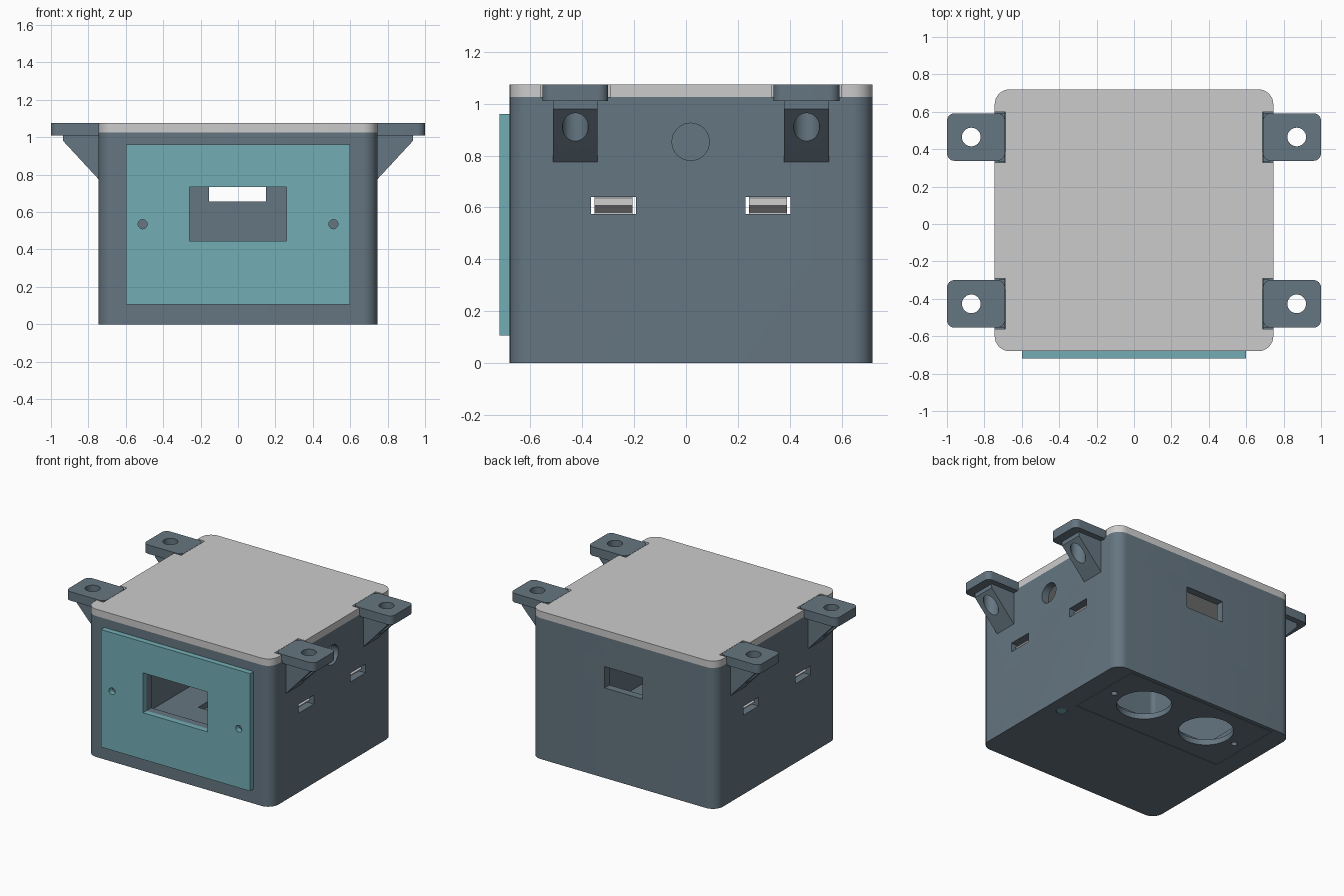
import bpy, bmesh, math
from mathutils import Vector

if "Cube" in bpy.data.objects:
    bpy.data.objects.remove(bpy.data.objects["Cube"])


def material(name, rgb):
    m = bpy.data.materials.new(name)
    m.diffuse_color = (*rgb, 1)
    m.use_nodes = True
    m.node_tree.nodes["Principled BSDF"].inputs["Base Color"].default_value = m.diffuse_color
    return m


SLATE = material("slate", (0.13, 0.18, 0.22))
TEAL = material("teal", (0.17, 0.42, 0.46))
PALE = material("pale_grey", (0.62, 0.65, 0.65))


def rect(a0, a1, b0, b1, r=0, n=8):
    """Rectangle outline with optional rounded corners."""
    if r == 0:
        return [(a0, b0), (a1, b0), (a1, b1), (a0, b1)]
    pts = []
    corners = [(a1 - r, b1 - r), (a0 + r, b1 - r), (a0 + r, b0 + r), (a1 - r, b0 + r)]
    for k, (ca, cb) in enumerate(corners):
        for i in range(n + 1):
            t = math.pi / 2 * (k + i / n)
            pts.append((ca + r * math.cos(t), cb + r * math.sin(t)))
    return pts


def circle(a, b, r, n=32):
    return [(a + r * math.cos(2 * math.pi * i / n), b + r * math.sin(2 * math.pi * i / n)) for i in range(n)]


def prism(name, pts, lo, hi, axis="z", mat=None):
    """Extrude a 2D outline along an axis (x: yz, y: xz, z: xy)."""
    place = {"x": lambda a, b, c: (c, a, b),
             "y": lambda a, b, c: (a, c, b),
             "z": lambda a, b, c: (a, b, c)}[axis]
    bm = bmesh.new()
    face = bm.faces.new([bm.verts.new(place(a, b, lo)) for a, b in pts])
    ext = bmesh.ops.extrude_face_region(bm, geom=[face])
    moved = [g for g in ext["geom"] if isinstance(g, bmesh.types.BMVert)]
    bmesh.ops.translate(bm, verts=moved, vec=Vector(place(0, 0, hi - lo)))
    bmesh.ops.recalc_face_normals(bm, faces=bm.faces)
    mesh = bpy.data.meshes.new(name)
    bm.to_mesh(mesh)
    bm.free()
    ob = bpy.data.objects.new(name, mesh)
    bpy.context.collection.objects.link(ob)
    if mat:
        mesh.materials.append(mat)
    return ob


def combine(ob, other, op="DIFFERENCE"):
    """Apply a boolean and remove the second object."""
    mod = ob.modifiers.new("bool", "BOOLEAN")
    mod.operation, mod.solver, mod.object = op, "EXACT", other
    bpy.context.view_layer.objects.active = ob
    bpy.ops.object.modifier_apply(modifier=mod.name)
    bpy.data.objects.remove(other)


def cut(ob, pts, lo, hi, axis="z"):
    combine(ob, prism("cutter", pts, lo, hi, axis))


def smooth(ob):
    bpy.ops.object.select_all(action="DESELECT")
    ob.select_set(True)
    bpy.context.view_layer.objects.active = ob
    bpy.ops.object.shade_smooth_by_angle(angle=math.radians(30))


BRACKET_Y = (-0.427, 0.465)
CLIP_Y = (-0.279, 0.316)
HX, Y0, Y1 = 0.745, -0.68, 0.72

# hollow box
box = prism("box_body", rect(-HX, HX, Y0, Y1, 0.08), 0, 1.025, mat=SLATE)
cut(box, rect(-0.69, 0.69, Y0 + 0.055, Y1 - 0.055, 0.03), 0.08, 1.2)
cut(box, rect(-0.26, 0.26, 0.445, 0.735), -0.8, -0.5, "y")       # front window
cut(box, rect(-0.155, 0.15, 0.655, 0.81), 0.5, 0.8, "y")         # rear window
cut(box, circle(0.018, 0.853, 0.072), 0.5, 0.9, "x")             # cable hole
for y in CLIP_Y:
    cut(box, rect(y - 0.087, y + 0.087, 0.575, 0.64), -0.9, 0.9, "x")  # clip slots
cut(box, rect(-0.604, 0.604, 0.126, 0.694), -0.1, 0.04)          # base plate pocket
cut(box, rect(-0.46, 0.46, 0.2, 0.62), -0.1, 0.2)                # base opening
cut(box, circle(0.63, 0.01, 0.036, 24), -0.1, 0.2)               # indicator hole
for y in BRACKET_Y:                                              # bracket seats
    for s in (-1, 1):
        cut(box, rect(*sorted((s * 0.685, s * 0.8)), y - 0.127, y + 0.127), 1.01, 1.1)
smooth(box)

# mounting brackets: plate, gusset and vertical screw hole
for s, side in ((-1, "left"), (1, "right")):
    for y, end in zip(BRACKET_Y, ("front", "rear")):
        x0, x1 = sorted((s * 0.69, s * 1.0))
        bracket = prism(f"bracket_{side}_{end}", rect(x0, x1, y - 0.127, y + 0.127, 0.04), 1.01, 1.075, mat=SLATE)
        outline = [(s * 0.74, 0.77), (s * 0.745, 0.775), (s * 0.935, 0.98), (s * 0.935, 1.03), (s * 0.74, 1.03)]
        combine(bracket, prism("gusset", outline, y - 0.086, y + 0.086, "y", SLATE), "UNION")
        cut(bracket, circle(s * 0.87, y, 0.05), 0.6, 1.2)
        smooth(bracket)

# front plate with window and blind screw holes
plate = prism("front_plate", rect(-0.6, 0.6, 0.105, 0.96), -0.72, Y0, "y", TEAL)
cut(plate, rect(-0.26, 0.26, 0.445, 0.735), -0.8, -0.5, "y")
for s in (-1, 1):
    cut(plate, circle(s * 0.51, 0.535, 0.025, 12), -0.8, -0.5, "y")

# flush base plate with twin round openings
base = prism("base_plate", rect(-0.6, 0.6, 0.13, 0.69), 0, 0.04, mat=SLATE)
for s in (-1, 1):
    cut(base, circle(s * 0.265, 0.42, 0.182, 48), -0.1, 0.2)
    cut(base, circle(s * 0.515, 0.41, 0.022, 12), -0.1, 0.2)
smooth(base)

# small indicator flush in the base
smooth(prism("indicator", circle(0.63, 0.01, 0.034, 24), 0.003, 0.08, mat=TEAL))

# lid with bracket notches
lid = prism("lid", rect(-HX, HX, Y0, Y1, 0.08), 1.025, 1.075, mat=PALE)
for y in BRACKET_Y:
    for s in (-1, 1):
        cut(lid, rect(*sorted((s * 0.688, s * 0.9)), y - 0.135, y + 0.135), 0.9, 1.2)
smooth(lid)

# snap clips hanging from the lid, barbs resting in the slots
for s, side in ((-1, "left"), (1, "right")):
    for y, end in zip(CLIP_Y, ("front", "rear")):
        clip = [(0.65, 1.025), (0.65, 0.56), (0.685, 0.56), (0.685, 0.58), (0.725, 0.608), (0.685, 0.636), (0.685, 1.025)]
        prism(f"lid_clip_{side}_{end}", [(s * a, b) for a, b in clip], y - 0.073, y + 0.073, "y", PALE)
